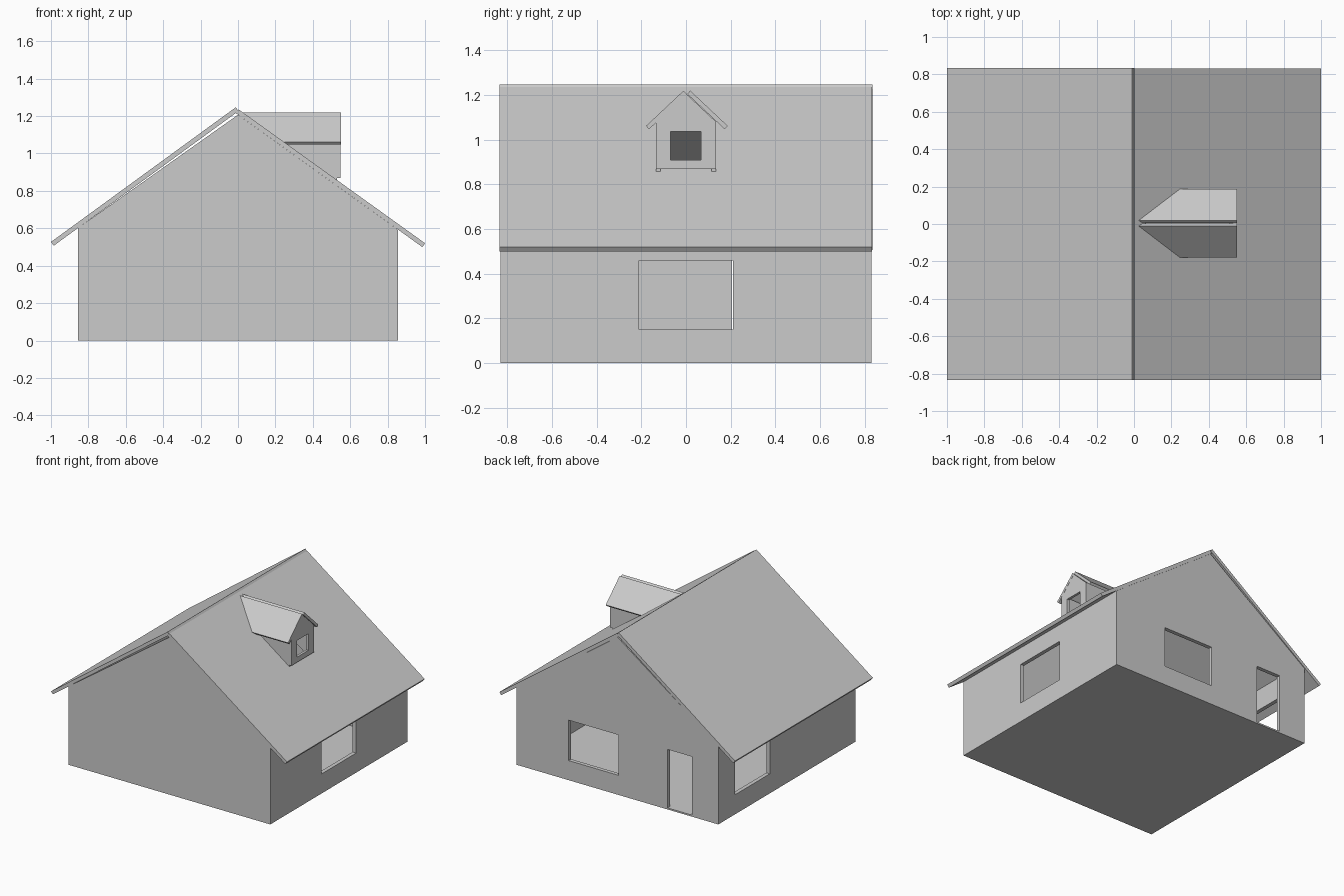
import bpy
import bmesh
from mathutils import Vector

cube = bpy.data.objects.get("Cube")
if cube:
    bpy.data.objects.remove(cube, do_unlink=True)

GREY = (0.6, 0.6, 0.6, 1.0)
plaster = bpy.data.materials.new("plain_grey")
plaster.use_nodes = True
plaster.diffuse_color = GREY
plaster.node_tree.nodes["Principled BSDF"].inputs["Base Color"].default_value = GREY


def prism(name, profile, axis, start, end):
    """Extrude a profile along x (profile is y,z) or y (profile is x,z).
    Start may be a function of the profile point, for a slanted end."""
    def place(p, d):
        d = d(p) if callable(d) else d
        return (d, p[0], p[1]) if axis == "x" else (p[0], d, p[1])
    bm = bmesh.new()
    near = [bm.verts.new(place(p, start)) for p in profile]
    far = [bm.verts.new(place(p, end)) for p in profile]
    bm.faces.new(near)
    bm.faces.new(far)
    n = len(profile)
    for i in range(n):
        j = (i + 1) % n
        bm.faces.new((near[i], near[j], far[j], far[i]))
    bmesh.ops.recalc_face_normals(bm, faces=bm.faces)
    mesh = bpy.data.meshes.new(name)
    bm.to_mesh(mesh)
    bm.free()
    mesh.materials.append(plaster)
    obj = bpy.data.objects.new(name, mesh)
    bpy.context.collection.objects.link(obj)
    return obj


def rect(u0, u1, z0, z1):
    return [(u0, z0), (u1, z0), (u1, z1), (u0, z1)]


def cut(obj, cutter):
    cutter.hide_render = True
    mod = obj.modifiers.new("opening", "BOOLEAN")
    mod.operation = "DIFFERENCE"
    mod.solver = "EXACT"
    mod.object = cutter
    bpy.context.view_layer.objects.active = obj
    bpy.ops.object.modifier_apply(modifier=mod.name)
    bpy.data.objects.remove(cutter, do_unlink=True)


def slab(top_a, top_b, thick):
    """Square-ended slab section hanging below the line from top_a to top_b."""
    a, b = Vector(top_a), Vector(top_b)
    d = (b - a).normalized()
    down = Vector((d.y, -d.x))
    if down.y > 0:
        down = -down
    return [tuple(p) for p in (a, b, b + down * thick, a + down * thick)]


# House body: hollow gabled shell with a floor
walls = prism("walls", [(-0.855, 0), (0.855, 0), (0.855, 0.593),
                        (0, 1.207), (-0.855, 0.602)], "y", -0.83, 0.83)
cut(walls, prism("room_cutter", rect(-0.825, 0.825, 0.012, 1.5), "y", -0.8, 0.8))

# Window and door openings
cut(walls, prism("left_window_cutter", rect(-0.21, 0.21, 0.15, 0.46), "x", 0.7, 1))
cut(walls, prism("right_window_cutter", rect(0.205, 0.625, 0.15, 0.46), "x", -1, -0.7))
cut(walls, prism("back_window_cutter", rect(-0.01, 0.415, 0.15, 0.46), "y", 0.7, 1))
cut(walls, prism("door_cutter", rect(-0.63, -0.425, 0.012, 0.46), "y", 0.7, 1))

# Main roof slabs
prism("right_roof", slab((-1.0, 0.527), (-0.012, 1.247), 0.025), "y", -0.835, 0.835)
left_roof = prism("left_roof", slab((0.003, 1.236), (1.0, 0.52), 0.025),
                  "y", -0.835, 0.832)
cut(left_roof, prism("dormer_hole_cutter",
                     [(-0.115, 0.8), (0.115, 0.8), (0.115, 1.09),
                      (0, 1.195), (-0.115, 1.09)], "x", 0.03, 0.51))

# Dormer front wall with its window
dormer_front = prism("dormer_front", [(-0.135, 0.87), (0.135, 0.87), (0.135, 1.08),
                                      (0, 1.207), (-0.135, 1.08)], "x", 0.53, 0.549)
cut(dormer_front, prism("dormer_window_cutter",
                        rect(-0.07, 0.067, 0.91, 1.037), "x", 0.4, 0.7))


# Dormer side walls and roof slabs, running back into the main roof
def main_roof_x(p):
    return (1.238 - p[1]) / 0.718 - 0.006


for side, s in (("back", 1), ("front", -1)):
    prism("dormer_wall_" + side, [(0.53, 0.85), (0.53, 1.08), (0.215, 1.08)],
          "y", s * 0.115, s * 0.135)
    shift = 0.004
    prism("dormer_roof_" + side,
          slab((s * 0.015 + shift, 1.22), (s * 0.183 + shift, 1.062), 0.02),
          "x", main_roof_x, 0.55)
